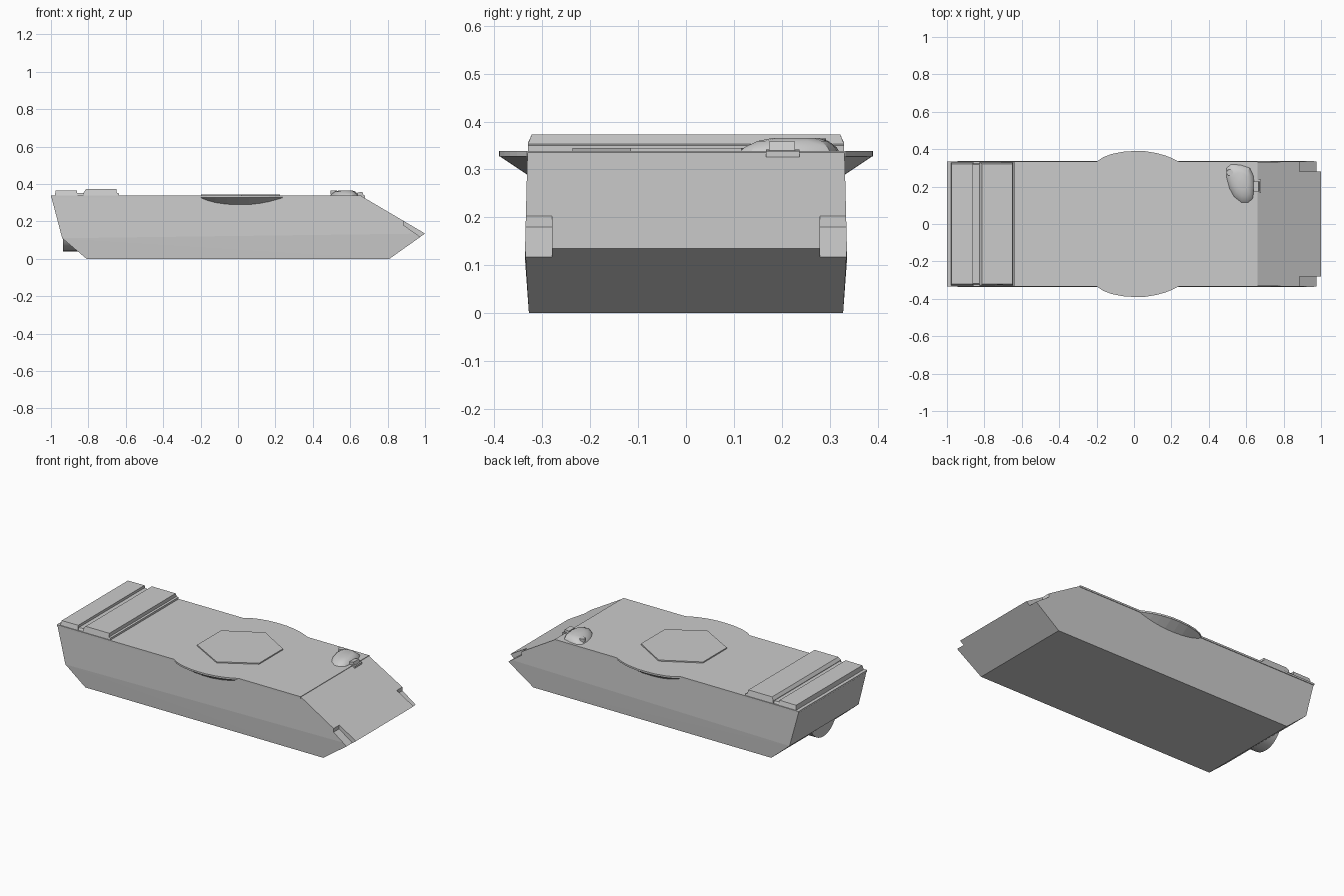
import bpy, bmesh
from math import pi

if "Cube" in bpy.data.objects:
    bpy.data.objects.remove(bpy.data.objects["Cube"])


def make(name, bm, smooth=False):
    bmesh.ops.recalc_face_normals(bm, faces=bm.faces[:])
    me = bpy.data.meshes.new(name)
    bm.to_mesh(me)
    bm.free()
    ob = bpy.data.objects.new(name, me)
    bpy.context.collection.objects.link(ob)
    if smooth:
        bpy.ops.object.select_all(action='DESELECT')
        ob.select_set(True)
        bpy.context.view_layer.objects.active = ob
        bpy.ops.object.shade_smooth_by_angle(angle=pi / 6)
    return ob


def loft(name, a, b):
    """Solid between two matching outlines."""
    bm = bmesh.new()
    va = [bm.verts.new(p) for p in a]
    vb = [bm.verts.new(p) for p in b]
    n = len(a)
    bm.faces.new(va)
    bm.faces.new(vb[::-1])
    for i in range(n):
        j = (i + 1) % n
        bm.faces.new((va[i], vb[i], vb[j], va[j]))
    return make(name, bm)


def side_prism(name, prof, y0, y1):
    return loft(name, [(x, y0, z) for x, z in prof], [(x, y1, z) for x, z in prof])


def plate(name, outline, z0, z1):
    return loft(name, [(x, y, z0) for x, y in outline], [(x, y, z1) for x, y in outline])


def hull_of(name, pts, smooth=False):
    bm = bmesh.new()
    for p in pts:
        bm.verts.new(p)
    res = bmesh.ops.convex_hull(bm, input=bm.verts[:])
    loose = [v for v in bm.verts if not v.link_faces]
    bmesh.ops.delete(bm, geom=loose, context='VERTS')
    bmesh.ops.dissolve_limit(bm, angle_limit=0.01, verts=bm.verts[:], edges=bm.edges[:])
    return make(name, bm, smooth)


# Main hull: x, z and half width, slightly narrower at floor and roof
section = [(-0.998, 0.33, 0.330), (-0.94, 0.11, 0.336), (-0.81, 0, 0.328),
           (0.81, 0, 0.328), (1.0, 0.135, 0.336), (0.66, 0.335, 0.331)]
body = hull_of("hull", [(x, s * w, z) for x, z, w in section for s in (-1, 1)])

# Stepped notches at both nose corners
notch = [(0.885, 0.25), (0.885, 0.18), (0.975, 0.117), (1.1, 0.03), (1.1, 0.25)]
for s in (-1, 1):
    c = side_prism("notch_cutter", notch, s * 0.28, s * 0.40)
    c.hide_render = True
    c.hide_viewport = False
    c.display_type = 'WIRE'
    m = body.modifiers.new("notch", 'BOOLEAN')
    m.object, m.operation, m.solver = c, 'DIFFERENCE', 'EXACT'
bpy.context.view_layer.update()
dg = bpy.context.evaluated_depsgraph_get()
cut = bpy.data.meshes.new_from_object(body.evaluated_get(dg))
body.modifiers.clear()
body.data = cut
for o in [o for o in bpy.data.objects if o.name.startswith("notch_cutter")]:
    bpy.data.objects.remove(o)

# Roof plate with turret ring bulges
bulge = [(-0.20, 0.334), (-0.165, 0.357), (-0.12, 0.374), (-0.06, 0.386), (0, 0.39),
         (0.06, 0.389), (0.12, 0.379), (0.165, 0.367), (0.20, 0.353), (0.24, 0.334)]
half = [(-1.0, 0.334)] + bulge + [(0.66, 0.334)]
plate("roof_plate", half + [(x, -y) for x, y in reversed(half)], 0.327, 0.338)

# Sloping undersides of the bulges
for s in (-1, 1):
    pts = []
    for x, y in bulge:
        pts += [(x, s * y, 0.328), (x, s * 0.328, 0.328),
                (x, s * 0.328, 0.327 - (y - 0.334) * 0.72)]
    hull_of("ring_bulge", pts)

# Six-sided turret base plate
hexa = [(-0.197, 0.116), (0.02, 0.237), (0.225, 0.116),
        (0.225, -0.116), (0.02, -0.237), (-0.197, -0.116)]
plate("turret_base", hexa, 0.334, 0.345)


# Rear deck boxes with chamfered ends
def deck_box(name, prof, w):
    top = max(z for _, z in prof)
    a = [(x, -(w - 0.008 if z > top - 0.008 else w), z) for x, z in prof]
    return loft(name, a, [(x, -y, z) for x, y, z in a])


deck_box("rear_deck_box", [(-0.98, 0.335), (-0.975, 0.365), (-0.862, 0.366), (-0.858, 0.335)], 0.330)
deck_box("deck_strip", [(-0.86, 0.335), (-0.86, 0.352), (-0.825, 0.352), (-0.825, 0.335)], 0.326)
deck_box("engine_deck_box", [(-0.825, 0.335), (-0.825, 0.355), (-0.812, 0.373), (-0.65, 0.373),
                             (-0.648, 0.353), (-0.637, 0.350), (-0.637, 0.335)], 0.330)

# Driver hatch dome
rim = [(0.495, 0.30), (0.494, 0.25), (0.510, 0.19), (0.535, 0.145), (0.575, 0.114),
       (0.61, 0.113), (0.635, 0.135), (0.645, 0.20), (0.638, 0.26), (0.62, 0.30),
       (0.57, 0.316), (0.52, 0.32)]
pts = []
for z, k in ((0.337, 1), (0.346, 0.93), (0.359, 0.72), (0.366, 0.45)):
    pts += [(0.58 + (x - 0.58) * k, 0.24 + (y - 0.24) * k, z) for x, y in rim]
hull_of("driver_hatch", pts, True)


def cylinder(name, r, depth, loc, rot, seg):
    bpy.ops.mesh.primitive_cylinder_add(vertices=seg, radius=r, depth=depth, location=loc, rotation=rot)
    bpy.context.object.name = name
    bpy.ops.object.shade_smooth_by_angle(angle=pi / 6)


cylinder("hatch_pivot", 0.017, 0.02, (0.512, 0.275, 0.354), (0, 0, 0), 16)

# Periscope in front of the hatch
side_prism("periscope", [(0.638, 0.335), (0.638, 0.354), (0.665, 0.358), (0.672, 0.335)], 0.173, 0.228)
side_prism("periscope_foot", [(0.655, 0.328), (0.655, 0.342), (0.678, 0.338), (0.678, 0.326)], 0.167, 0.237)

# Rounded housing under the tail
cylinder("tail_housing", 0.13, 0.085, (-0.8925, 0, 0.17), (0, pi / 2, 0), 32)
